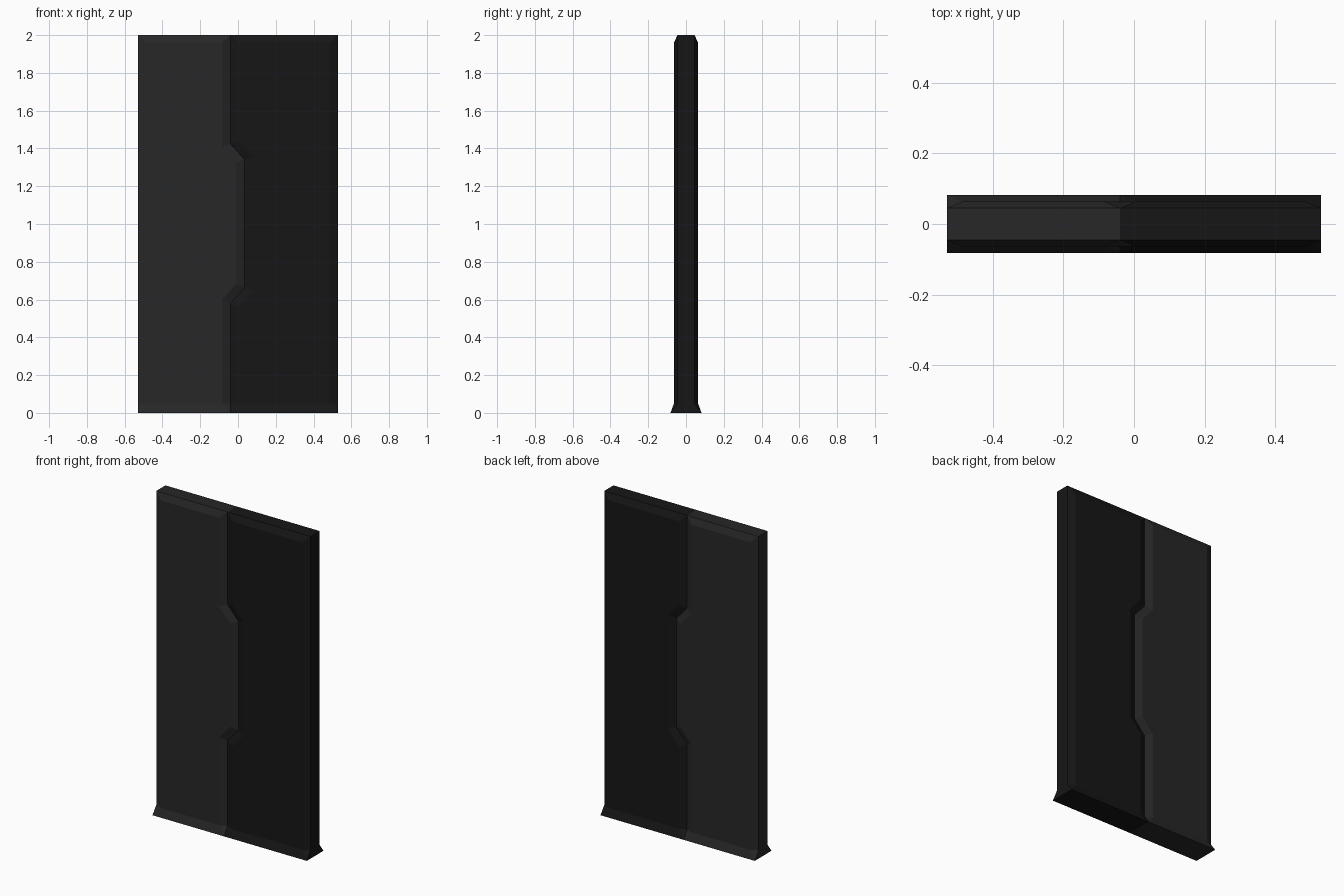
import bpy, bmesh

if "Cube" in bpy.data.objects:
    bpy.data.objects.remove(bpy.data.objects["Cube"])

W, TOP, SKIRT = 0.53, 2.0, 0.05      # half width, height, foot height
Y_EDGE, Y_FACE, Y_FOOT = 0.045, 0.064, 0.082
B, M = 0.045, 0.017                  # bevel width and its mitre on the seam
# seam between the door halves, from top to bottom
SEAM = [(-0.04, TOP), (-0.04, 1.425), (0.035, 1.34),
        (0.035, 0.665), (-0.04, 0.58), (-0.04, SKIRT)]
MITRE = [0, -M, -M, M, M, 0]


def material(name, v):
    m = bpy.data.materials.new(name)
    m.diffuse_color = (v, v, v, 1)
    m.use_nodes = True
    m.node_tree.nodes["Principled BSDF"].inputs["Base Color"].default_value = m.diffuse_color
    return m


def door_half(name, side, mat):
    """side -1 = left leaf, +1 = right leaf"""
    o = side * W
    outer = [(o, SKIRT), (o, TOP)] + SEAM
    inner = [(o - side * B, SKIRT), (o - side * B, TOP - 0.04)]
    for (x, z), m in zip(SEAM, MITRE):
        z2 = TOP - 0.04 if z == TOP else z
        inner.append((x + side * B, z2 - side * m))
    n = len(outer)
    bm = bmesh.new()
    rings = []
    # bevelled face and flared foot on front and back
    for s in (-1, 1):
        out = [bm.verts.new((x, s * Y_EDGE, z)) for x, z in outer]
        inn = [bm.verts.new((x, s * Y_FACE, z)) for x, z in inner]
        p0 = bm.verts.new((o, s * Y_FOOT, 0))
        p1 = bm.verts.new((SEAM[-1][0], s * Y_FOOT, 0))
        bm.faces.new(inn)
        for i in range(n - 1):
            bm.faces.new((out[i], out[i + 1], inn[i + 1], inn[i]))
        bm.faces.new((p0, p1, inn[-1], inn[0]))
        bm.faces.new((p0, inn[0], out[0]))
        bm.faces.new((p1, out[-1], inn[-1]))
        rings.append([p0] + out + [p1])
    # edge walls joining front and back
    f, b = rings
    for i in range(len(f)):
        j = (i + 1) % len(f)
        bm.faces.new((f[i], f[j], b[j], b[i]))
    bmesh.ops.recalc_face_normals(bm, faces=bm.faces)
    me = bpy.data.meshes.new(name)
    bm.to_mesh(me)
    bm.free()
    me.materials.append(mat)
    ob = bpy.data.objects.new(name, me)
    bpy.context.collection.objects.link(ob)
    return ob


door_half("left_door_leaf", -1, material("charcoal", 0.02))
door_half("right_door_leaf", 1, material("black", 0.008))
